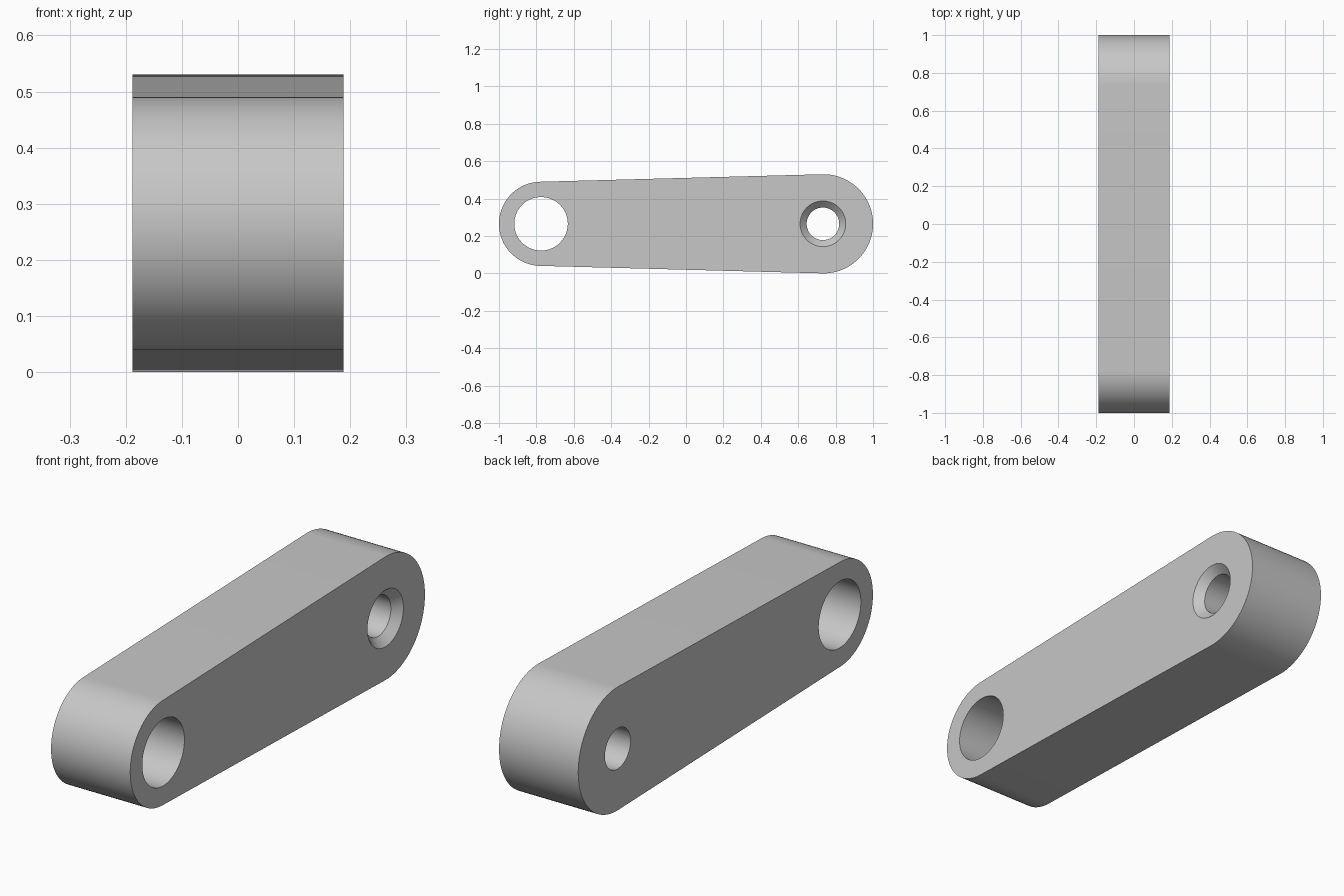
import bpy, bmesh
from math import sin, cos, pi

cube = bpy.data.objects.get("Cube")
if cube:
    bpy.data.objects.remove(cube, do_unlink=True)

HALF_WIDTH = 0.188
AXIS_Z = 0.265
SMALL_END, SMALL_RADIUS = -0.775, 0.225
LARGE_END, LARGE_RADIUS = 0.735, 0.265
ARC_STEPS = 48

grey = bpy.data.materials.new("light_grey")
grey.use_nodes = True
colour = (0.57, 0.57, 0.57, 1)
grey.diffuse_color = colour
grey.node_tree.nodes["Principled BSDF"].inputs["Base Color"].default_value = colour


def arc(y, radius, start, sweep, steps):
    """Points (y, z) along an arc in the side plane."""
    angles = [start + sweep * i / steps for i in range(steps + 1)]
    return [(y + radius * cos(a), AXIS_Z + radius * sin(a)) for a in angles]


def loft(name, sections):
    """Closed solid through (x, outline) sections with equal point counts."""
    bm = bmesh.new()
    rings = [[bm.verts.new((x, y, z)) for y, z in outline] for x, outline in sections]
    for a, b in zip(rings, rings[1:]):
        for i in range(len(a)):
            j = (i + 1) % len(a)
            bm.faces.new((a[i], a[j], b[j], b[i]))
    bm.faces.new(rings[0])
    bm.faces.new(rings[-1])
    bmesh.ops.recalc_face_normals(bm, faces=bm.faces)
    mesh = bpy.data.meshes.new(name)
    bm.to_mesh(mesh)
    bm.free()
    obj = bpy.data.objects.new(name, mesh)
    obj.data.materials.append(grey)
    bpy.context.collection.objects.link(obj)
    return obj


def drill(name, y, stations):
    """Round cutter along x from (x, radius) stations."""
    return loft(name, [(x, arc(y, r, 0, 2 * pi, 2 * ARC_STEPS)[:-1]) for x, r in stations])


# Tapered bar with two rounded ends
outline = arc(LARGE_END, LARGE_RADIUS, -pi / 2, pi, ARC_STEPS)
outline += arc(SMALL_END, SMALL_RADIUS, pi / 2, pi, ARC_STEPS)
link = loft("link_arm", [(-HALF_WIDTH, outline), (HALF_WIDTH, outline)])

# Plain bore at the small end, countersunk bolt hole at the large end
BORE, HOLE, SINK, DEPTH, OVER = 0.143, 0.087, 0.122, 0.035, 0.1
cutters = [
    drill("bore_cutter", SMALL_END, [(-HALF_WIDTH - OVER, BORE), (HALF_WIDTH + OVER, BORE)]),
    drill("countersink_cutter", LARGE_END - 0.003,
          [(-HALF_WIDTH - OVER, HOLE), (HALF_WIDTH - DEPTH, HOLE),
           (HALF_WIDTH, SINK), (HALF_WIDTH + OVER, SINK + OVER)]),
]

bpy.ops.object.select_all(action="DESELECT")
link.select_set(True)
bpy.context.view_layer.objects.active = link
for cutter in cutters:
    cutter.hide_render = True
    cut = link.modifiers.new(cutter.name, "BOOLEAN")
    cut.operation = "DIFFERENCE"
    cut.solver = "EXACT"
    cut.object = cutter
    bpy.ops.object.modifier_apply(modifier=cut.name)
    bpy.data.objects.remove(cutter, do_unlink=True)

bpy.ops.object.shade_smooth_by_angle(angle=pi / 6)
